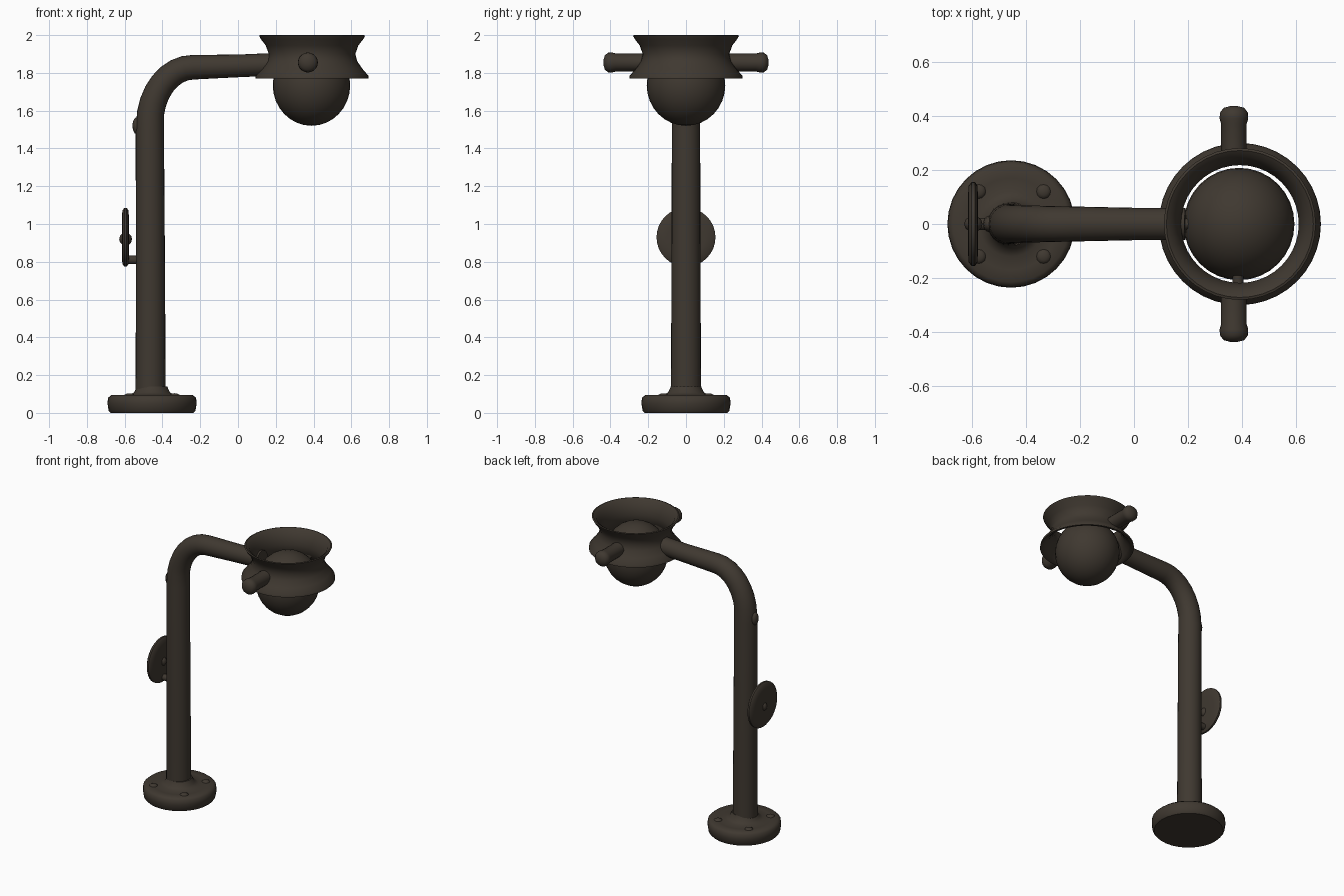
import bpy, bmesh, math
from mathutils import Vector, Matrix

cube = bpy.data.objects.get("Cube")
if cube:
    bpy.data.objects.remove(cube, do_unlink=True)

COLOUR = (0.050, 0.040, 0.030, 1)
bronze = bpy.data.materials.new("dark_bronze")
bronze.use_nodes = True
bronze.diffuse_color = COLOUR
bronze.node_tree.nodes["Principled BSDF"].inputs["Base Color"].default_value = COLOUR


def finish(name, bm, angle=50):
    bmesh.ops.remove_doubles(bm, verts=bm.verts, dist=1e-5)
    bmesh.ops.recalc_face_normals(bm, faces=bm.faces)
    mesh = bpy.data.meshes.new(name)
    bm.to_mesh(mesh)
    bm.free()
    mesh.materials.append(bronze)
    obj = bpy.data.objects.new(name, mesh)
    bpy.context.collection.objects.link(obj)
    bpy.ops.object.select_all(action='DESELECT')
    obj.select_set(True)
    bpy.context.view_layer.objects.active = obj
    bpy.ops.object.shade_smooth_by_angle(angle=math.radians(angle))
    return obj


def skin(bm, rings, loop=False):
    """Bridge equal rings of vertices with quads."""
    n = len(rings[0])
    pairs = list(zip(rings, rings[1:])) + ([(rings[-1], rings[0])] if loop else [])
    for a, b in pairs:
        for i in range(n):
            j = (i + 1) % n
            bm.faces.new((a[i], a[j], b[j], b[i]))


def lathe(name, profile, centre, axis=(0, 0, 1), sides=32, loop=False):
    """Turn (radius, height) points around an axis through centre."""
    bm = bmesh.new()
    turn = Vector((0, 0, 1)).rotation_difference(Vector(axis)).to_matrix()
    rings = []
    for r, h in profile:
        angles = [2 * math.pi * i / sides for i in range(sides)]
        rings.append([bm.verts.new(turn @ Vector((r * math.cos(a), r * math.sin(a), h))
                                   + Vector(centre)) for a in angles])
    skin(bm, rings, loop)
    if not loop:
        bm.faces.new(rings[0])
        bm.faces.new(rings[-1])
    return finish(name, bm)


def ball(name, centre, size, segments=32):
    bm = bmesh.new()
    bmesh.ops.create_uvsphere(bm, u_segments=segments, v_segments=segments // 2, radius=1,
                              matrix=Matrix.LocRotScale(Vector(centre), None, Vector(size)))
    return finish(name, bm)


# Foot: rounded disc with a flared collar
BASE_X = -0.455
lathe("base", [(0.22, 0), (0.23, 0.012), (0.236, 0.05), (0.233, 0.08), (0.215, 0.095),
               (0.17, 0.092), (0.12, 0.095), (0.095, 0.108), (0.08, 0.14)], (BASE_X, 0, 0))
for i in range(4):
    a = math.radians(45 + 90 * i)
    ball(f"base_bolt_{i + 1}", (BASE_X + 0.17 * math.cos(a), 0.17 * math.sin(a), 0.09),
         (0.028, 0.028, 0.014), 12)

# Post and arm: one tube swept through a bend
path = [(-0.463, 0.08, 0.08), (-0.463, 0.7, 0.077), (-0.467, 1.5, 0.075)]
for i in range(1, 9):
    a = math.radians(90 * i / 8)
    path.append((-0.237 - 0.23 * math.cos(a), 1.53 + 0.30 * math.sin(a), 0.073 - 0.001 * i))
path += [(0, 1.837, 0.06), (0.19, 1.845, 0.06)]
bm = bmesh.new()
rings = []
for i, (x, z, r) in enumerate(path):
    p, q = path[max(i - 1, 0)], path[min(i + 1, len(path) - 1)]
    tangent = Vector((q[0] - p[0], 0, q[1] - p[1])).normalized()
    side = Vector((0, 1, 0))
    up = tangent.cross(side)
    rings.append([bm.verts.new(Vector((x, 0, z)) + r * (side * math.cos(a) + up * math.sin(a)))
                  for a in [2 * math.pi * k / 24 for k in range(24)]])
skin(bm, rings)
bm.faces.new(rings[0])
bm.faces.new(rings[-1])
finish("post_and_arm", bm)
ball("post_knob", (-0.537, 0, 1.52), (0.022, 0.03, 0.045), 12)

# Round plate standing beside the post, with its hub and bracket
PLATE = (-0.595, 0, 0.93)
lathe("side_plate", [(0.10, -0.02), (0.142, -0.017), (0.156, -0.006), (0.156, 0.006),
                     (0.142, 0.015), (0.10, 0.018)], PLATE, axis=(1, 0, 0))
ball("plate_hub", (-0.595, 0, 0.92), (0.034, 0.03, 0.035), 12)
lathe("plate_bracket", [(0.022, -0.04), (0.022, 0.04)], (-0.56, 0, 0.81), (1, 0, 0), 12)

# Flared open ring with a narrow waist
HEAD_X = 0.392
lathe("lamp_collar", [(0.30, 1.77), (0.298, 1.785), (0.268, 1.82), (0.24, 1.86), (0.229, 1.90),
                      (0.245, 1.945), (0.272, 1.98), (0.281, 1.997), (0.272, 2.0),
                      (0.25, 1.985), (0.228, 1.94), (0.218, 1.90), (0.222, 1.86),
                      (0.24, 1.82), (0.268, 1.785), (0.285, 1.77)], (HEAD_X, 0, 0),
      sides=40, loop=True)

# Globe held by small pins
ball("globe", (0.389, 0, 1.735), (0.205, 0.208, 0.215))
lathe("arm_pin", [(0.02, -0.03), (0.02, 0.03)], (0.185, 0, 1.80), (1, 0, 0), 12)
lathe("front_pin", [(0.02, -0.04), (0.02, 0.04)], (0.385, -0.21, 1.80), (0, 1, 0), 12)

# Rounded pegs at front and back of the collar
for name, s in (("front_peg", -1), ("back_peg", 1)):
    lathe(name, [(0.047, 0.23), (0.047, 0.37), (0.053, 0.39), (0.052, 0.412),
                 (0.038, 0.43), (0.012, 0.437)], (0.37, 0, 1.855), (0, s, 0), 20)
